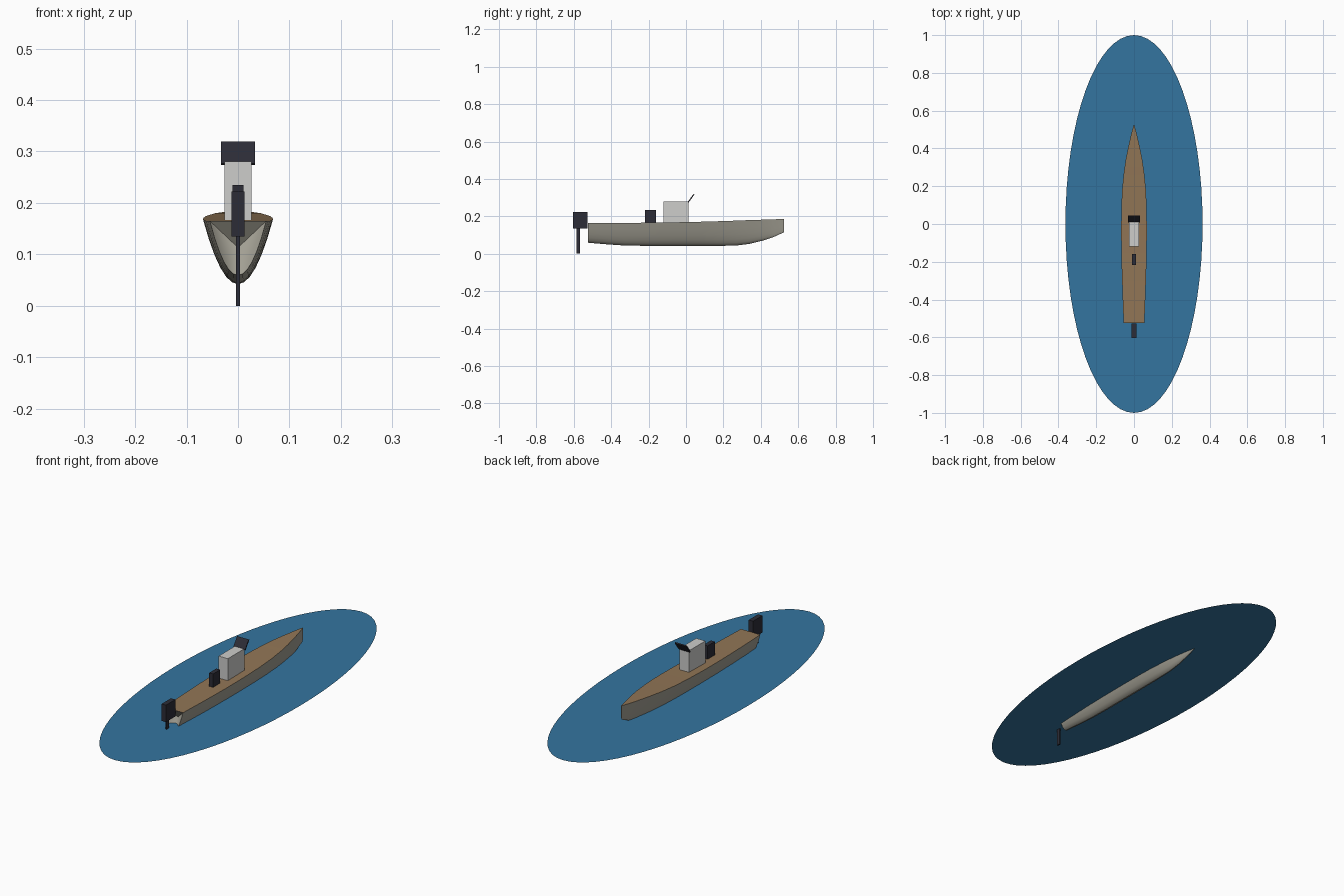
import bpy, bmesh, math
from mathutils import Matrix

if "Cube" in bpy.data.objects:
    bpy.data.objects.remove(bpy.data.objects["Cube"])


def srgb(r, g, b):
    f = lambda c: (c / 255 / 12.92) if c < 10 else ((c / 255 + 0.055) / 1.055) ** 2.4
    return (f(r), f(g), f(b), 1)


def material(name, rgb):
    m = bpy.data.materials.new(name)
    m.diffuse_color = srgb(*rgb)
    m.use_nodes = True
    m.node_tree.nodes["Principled BSDF"].inputs["Base Color"].default_value = m.diffuse_color
    return m


HULL = material("hull grey", (162, 159, 147))
DECK = material("deck brown", (146, 118, 86))
WATER = material("water blue", (52, 117, 160))
PALE = material("console pale grey", (205, 205, 203))
DARK = material("dark charcoal", (44, 44, 54))


def finish(name, bm, mats):
    bmesh.ops.recalc_face_normals(bm, faces=bm.faces)
    me = bpy.data.meshes.new(name)
    bm.to_mesh(me)
    bm.free()
    ob = bpy.data.objects.new(name, me)
    bpy.context.collection.objects.link(ob)
    for m in mats:
        me.materials.append(m)
    return ob


def box(name, lo, hi, mat, tilt=0):
    bm = bmesh.new()
    size = [h - l for l, h in zip(lo, hi)]
    mid = [(h + l) / 2 for l, h in zip(lo, hi)]
    bmesh.ops.create_cube(bm, size=1, matrix=Matrix.Translation(mid)
                          @ Matrix.Rotation(tilt, 4, 'X') @ Matrix.Diagonal((*size, 1)))
    return finish(name, bm, [mat])


# Water: flat ellipse
bm = bmesh.new()
bmesh.ops.create_circle(bm, cap_ends=True, segments=64, radius=1,
                        matrix=Matrix.Translation((0, 0, 0.088)) @ Matrix.Diagonal((0.363, 1, 1, 1)))
water = finish("water_surface", bm, [WATER])

# Hull: parabolic sections lofted along y (y, half width, keel z, sheer z)
stations = [(-0.525, 0.055, 0.059, 0.165), (-0.42, 0.059, 0.05, 0.165),
            (-0.33, 0.062, 0.044, 0.165), (-0.2, 0.066, 0.042, 0.166),
            (-0.05, 0.068, 0.042, 0.168), (0.08, 0.067, 0.042, 0.171),
            (0.18, 0.063, 0.042, 0.174), (0.27, 0.054, 0.044, 0.177),
            (0.34, 0.044, 0.053, 0.18), (0.41, 0.030, 0.070, 0.182),
            (0.47, 0.016, 0.090, 0.184), (0.525, 0.002, 0.115, 0.186)]
N = 12
bm = bmesh.new()
rings = []
for y, w, k, s in stations:
    ts = [-1 + 2 * i / N for i in range(N + 1)]
    rings.append([bm.verts.new((w * t, y, k + (s - k) * t * t)) for t in ts])
for a, b in zip(rings, rings[1:]):
    for i in range(N + 1):
        j = (i + 1) % (N + 1)
        f = bm.faces.new((a[i], a[j], b[j], b[i]))
        f.material_index = 1 if i == N else 0   # deck closes the top
bm.faces.new(rings[-1])
# Recessed transom
centre = bm.verts.new((0, -0.485, 0.113))
for i in range(N + 1):
    bm.faces.new((rings[0][i], rings[0][(i + 1) % (N + 1)], centre))
hull = finish("hull", bm, [HULL, DECK])
bpy.context.view_layer.objects.active = hull
hull.select_set(True)
bpy.ops.object.shade_smooth_by_angle(angle=math.radians(30))

# Console, windscreen and seat
box("console", (-0.026, -0.12, 0.165), (0.026, 0.014, 0.28), PALE)
box("windscreen", (-0.033, 0.024, 0.270), (0.033, 0.030, 0.323), DARK, -math.radians(36))
box("seat", (-0.011, -0.218, 0.162), (0.011, -0.16, 0.235), DARK)

# Outboard motor
box("motor_housing", (-0.0125, -0.603, 0.135), (0.0125, -0.527, 0.222), DARK)
box("motor_leg", (-0.0035, -0.585, 0), (0.0035, -0.566, 0.14), DARK)
